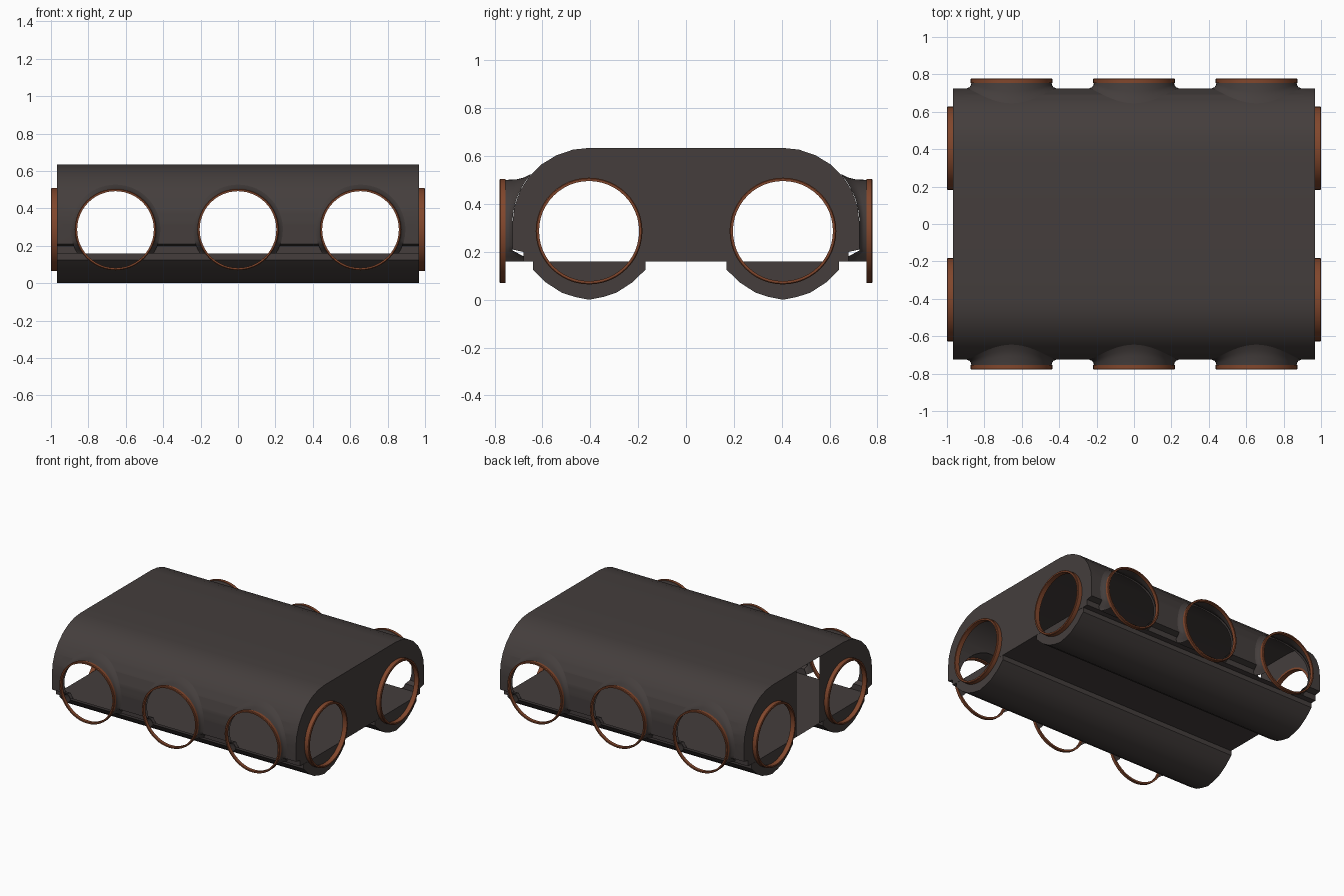
import bpy, bmesh, math
from mathutils import Matrix, Vector

if "Cube" in bpy.data.objects:
    bpy.data.objects.remove(bpy.data.objects["Cube"])

CZ = 0.287          # height of every opening
XE = 0.967          # end wall position
FZ = 0.16           # floor height
SIDE_X = (-0.655, 0.0, 0.655)
END_Y = (-0.405, 0.405)
RS, RE = 0.213, 0.216


def material(name, col):
    m = bpy.data.materials.new(name)
    m.diffuse_color = (*col, 1)
    m.use_nodes = True
    m.node_tree.nodes["Principled BSDF"].inputs["Base Color"].default_value = m.diffuse_color
    return m


DARK = material("dark casing", (0.058, 0.048, 0.046))
RUST = material("rust brown", (0.22, 0.062, 0.025))


def finish(name, bm, mat, angle=40):
    me = bpy.data.meshes.new(name)
    bm.to_mesh(me)
    bm.free()
    ob = bpy.data.objects.new(name, me)
    bpy.context.collection.objects.link(ob)
    me.materials.append(mat)
    bpy.ops.object.select_all(action='DESELECT')
    ob.select_set(True)
    bpy.context.view_layer.objects.active = ob
    bpy.ops.object.shade_smooth_by_angle(angle=math.radians(angle))
    return ob


def prism(bm, prof, caps=True, closed=True):
    """Extrude a y-z profile along x."""
    a = [bm.verts.new((-XE, y, z)) for y, z in prof]
    b = [bm.verts.new((XE, y, z)) for y, z in prof]
    n = len(prof)
    for i in range(n if closed else n - 1):
        j = (i + 1) % n
        bm.faces.new((a[i], a[j], b[j], b[i]))
    if caps:
        bm.faces.new(a[::-1])
        bm.faces.new(b)
    bmesh.ops.recalc_face_normals(bm, faces=bm.faces)


# Casing cross-section: flat roof, rounded shoulders, stepped lower edge
half = [(0.68, FZ), (0.68, 0.2), (0.725, 0.21)]
for i in range(8):
    t = math.radians(90 * i / 7)
    half.append((0.4 + 0.325 * math.cos(t), 0.32 + 0.315 * math.sin(t)))
bm = bmesh.new()
prism(bm, half + [(-y, z) for y, z in reversed(half)])
casing = finish("casing", bm, DARK)

# Round cutters for the six side and four end openings
cutters, axes = [], []


def cutter(center, axis, r):
    c = bmesh.new()
    rot = Vector((0, 0, 1)).rotation_difference(axis).to_matrix().to_4x4()
    bmesh.ops.create_cone(c, cap_ends=True, segments=48, radius1=r, radius2=r,
                          depth=0.4, matrix=Matrix.Translation(center) @ rot)
    ob = finish("opening_cutter", c, DARK)
    ob.hide_render = True
    cutters.append(ob)
    axes.append((center, axis, r))


for s in (-1, 1):
    for x in SIDE_X:
        cutter(Vector((x, s * 0.8, CZ)), Vector((0, 1, 0)), RS)
    for y in END_Y:
        cutter(Vector((s * 1.1, y, CZ)), Vector((1, 0, 0)), RE)
for c in cutters:
    mod = casing.modifiers.new("opening", 'BOOLEAN')
    mod.operation = 'DIFFERENCE'
    mod.solver = 'EXACT'
    mod.object = c
dg = bpy.context.evaluated_depsgraph_get()
bm = bmesh.new()
bm.from_mesh(bpy.data.meshes.new_from_object(casing.evaluated_get(dg)))
for ob in [casing] + cutters:
    bpy.data.objects.remove(ob, do_unlink=True)


def in_pocket(f):
    m = f.calc_center_median()
    if f.normal.z < -0.99 and m.z < FZ + 0.001:
        return True
    for c, ax, r in axes:
        d = m - c
        along = d.dot(ax)
        rad = (d - ax * along).length
        if abs(along) > 0.21:
            continue
        if abs(f.normal.dot(ax)) < 0.01 and 0.98 * r < rad < 1.002 * r:
            return True
        if abs(f.normal.dot(ax)) > 0.99 and abs(abs(along) - 0.2) < 0.002 and rad < r:
            return True
    return False


# Keep only the thin outer skin, then open a gap in the left end wall
bmesh.ops.triangulate(bm, faces=bm.faces)
bm.normal_update()
bmesh.ops.delete(bm, geom=[f for f in bm.faces if in_pocket(f)], context='FACES')
for y in (-0.13, 0.13):
    bmesh.ops.bisect_plane(bm, geom=bm.verts[:] + bm.edges[:] + bm.faces[:],
                           plane_co=(0, y, 0), plane_no=(0, 1, 0))
bm.normal_update()
gap = [f for f in bm.faces if f.normal.x < -0.9 and abs(f.calc_center_median().y) < 0.13]
bmesh.ops.delete(bm, geom=gap, context='FACES')
finish("casing", bm, DARK)

# Floor plate
bm = bmesh.new()
prism(bm, [(-0.68, FZ), (0.68, FZ)], caps=False, closed=False)
finish("floor", bm, DARK)

# Rounded troughs under the floor
bowl = [(-0.235, FZ - 0.001), (-0.235, 0.125), (-0.18, 0.072), (-0.115, 0.03), (-0.06, 0.012), (0, 0)]
bowl += [(-y, z) for y, z in reversed(bowl[:-1])]
for y0, nm in zip(END_Y, ("front_trough", "back_trough")):
    bm = bmesh.new()
    prism(bm, [(y0 + y, z) for y, z in bowl])
    finish(nm, bm, DARK)


def shell_y(z):
    if z < 0.2:
        return 0.68
    if z < 0.32:
        return 0.725
    return 0.4 + 0.325 * math.sqrt(max(0, 1 - ((z - 0.32) / 0.315) ** 2))


# Flared collars around the side openings, stopping at floor height
def collar(x0, s):
    bm = bmesh.new()
    rows = []
    n = 40
    for r, k in ((0.24, 0.0), (0.224, 0.15), (0.216, 0.4), (0.213, 1.0)):
        low = math.asin((CZ - FZ) / r)
        row = []
        for i in range(n + 1):
            t = -low + (math.pi + 2 * low) * i / n
            z = CZ + r * math.sin(t)
            y = shell_y(z)
            row.append(bm.verts.new((x0 + r * math.cos(t), s * (y + (0.772 - y) * k), z)))
        rows.append(row)
    for a, b in zip(rows, rows[1:]):
        for i in range(n):
            f = (a[i], a[i + 1], b[i + 1], b[i])
            bm.faces.new(f if s < 0 else f[::-1])
    bm.normal_update()
    finish("side_collar", bm, DARK, 60)


# Thin flat rings
def ring(name, center, axis, ro, ri, depth):
    bm = bmesh.new()
    rot = Vector((0, 0, 1)).rotation_difference(axis).to_matrix().to_4x4()
    mat = Matrix.Translation(center) @ rot
    n = 48
    h = depth / 2
    b = 0.004
    sec = [(ri, -h), (ro, -h), (ro, h - b), (ro - b, h), (ri, h)]
    loops = [[bm.verts.new(mat @ Vector((r * math.cos(2 * math.pi * i / n),
                                         r * math.sin(2 * math.pi * i / n), z)))
              for r, z in sec] for i in range(n)]
    for i in range(n):
        a, c = loops[i], loops[(i + 1) % n]
        for j in range(len(sec)):
            k = (j + 1) % len(sec)
            bm.faces.new((a[j], c[j], c[k], a[k]))
    bmesh.ops.recalc_face_normals(bm, faces=bm.faces)
    finish(name, bm, RUST)


for s in (-1, 1):
    for x in SIDE_X:
        collar(x, s)
        ring("side_ring", Vector((x, s * 0.767, CZ)), Vector((0, s, 0)), 0.218, 0.205, 0.024)
    for y in END_Y:
        ring("end_ring", Vector((s * 0.983, y, CZ)), Vector((s, 0, 0)), 0.223, 0.209, 0.034)
